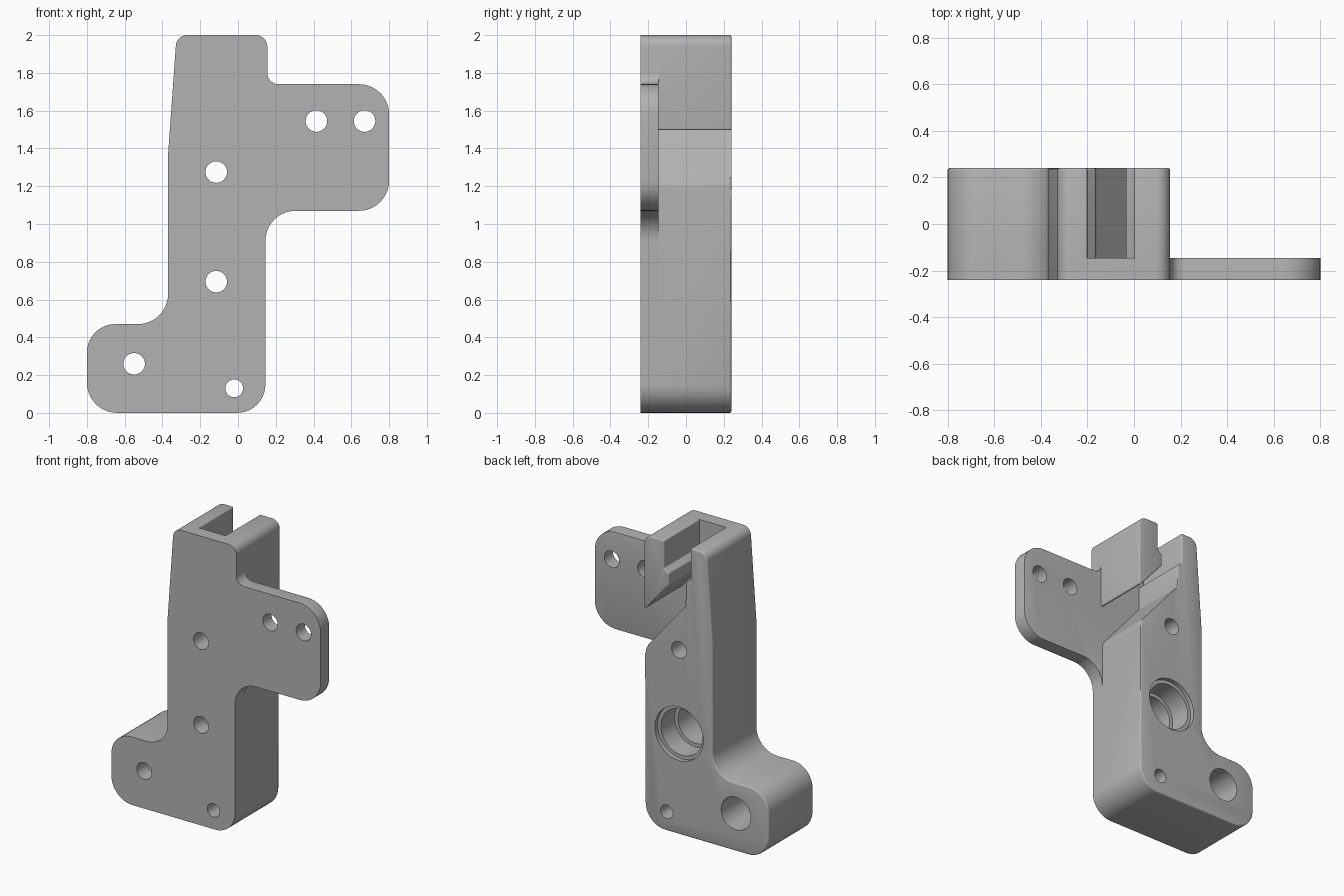
import bpy, bmesh, math
from mathutils import Vector

if "Cube" in bpy.data.objects:
    bpy.data.objects.remove(bpy.data.objects["Cube"])

FRONT, MID, BACK = -0.24, -0.145, 0.24

grey = bpy.data.materials.new("plain_grey")
grey.use_nodes = True
grey.diffuse_color = (0.45, 0.45, 0.45, 1)
grey.node_tree.nodes["Principled BSDF"].inputs["Base Color"].default_value = grey.diffuse_color


def rounded(corners, steps=10):
    """Outline (x, z) from corners (x, z, radius)."""
    out = []
    n = len(corners)
    for i, (x, z, r) in enumerate(corners):
        p = Vector((x, z))
        if r == 0:
            out.append(p)
            continue
        a = (Vector(corners[i - 1][:2]) - p).normalized()
        b = (Vector(corners[(i + 1) % n][:2]) - p).normalized()
        half = a.angle(b) / 2
        centre = p + (a + b).normalized() * (r / math.sin(half))
        start = p + a * (r / math.tan(half)) - centre
        end = p + b * (r / math.tan(half)) - centre
        sweep = start.angle(end)
        for k in range(steps + 1):
            t = k / steps
            d = (start * math.sin((1 - t) * sweep) + end * math.sin(t * sweep)) / math.sin(sweep)
            out.append(centre + d)
    return out


def make_object(name, bm):
    bmesh.ops.recalc_face_normals(bm, faces=bm.faces[:])
    mesh = bpy.data.meshes.new(name)
    bm.to_mesh(mesh)
    bm.free()
    obj = bpy.data.objects.new(name, mesh)
    bpy.context.collection.objects.link(obj)
    mesh.materials.append(grey)
    return obj


def prism(name, corners, y0, y1, soft=0.015, soft_from=-10):
    """Extrude an outline from y0 to y1 and round its rear edges."""
    bm = bmesh.new()
    face = bm.faces.new([bm.verts.new((p.x, y0, p.y)) for p in rounded(corners)])
    ext = bmesh.ops.extrude_face_region(bm, geom=[face])["geom"]
    for v in ext:
        if isinstance(v, bmesh.types.BMVert):
            v.co.y = y1
    rim = [e for e in bm.edges
           if all(abs(v.co.y - y1) < 1e-5 and v.co.x > soft_from for v in e.verts)]
    bmesh.ops.bevel(bm, geom=rim, offset=soft, segments=3, profile=0.5,
                    affect='EDGES', clamp_overlap=True)
    return make_object(name, bm)


# Front plate with the side tab
plate = prism("front_plate", [
    (-0.8, 0, 0.16), (0.145, 0, 0.15), (0.145, 1.07, 0.16), (0.8, 1.07, 0.16),
    (0.8, 1.74, 0.16), (0.155, 1.74, 0.06), (0.155, 2, 0.06), (-0.325, 2, 0.06),
    (-0.37, 1.37, 0), (-0.37, 0.47, 0.16), (-0.8, 0.47, 0.15)],
    FRONT, MID, soft_from=0.17)

# Thick rear block with the foot, the sloped ramp and the channel's outer wall
block = prism("rear_block", [
    (-0.8, 0, 0.16), (0.145, 0, 0.15), (0.145, 1.22, 0.1), (-0.165, 1.59, 0.03),
    (-0.165, 1.75, 0.015), (-0.2, 1.78, 0.01), (-0.2, 2, 0.01), (-0.325, 2, 0.06),
    (-0.37, 1.37, 0), (-0.37, 0.47, 0.16), (-0.8, 0.47, 0.15)], MID, BACK, 0.012)

# Hook wall hanging above the ramp
hook = prism("hook_wall", [
    (0.155, 1.48, 0.01), (0.155, 2, 0.06), (0, 2, 0.01), (0, 1.81, 0.01),
    (-0.035, 1.78, 0.01), (-0.035, 1.70, 0.02)], MID, BACK, 0.008)

# Stepped bores: x, z, then (y, radius) rings from front to back
R, OUT = 0.057, 0.3
bores = [(x, z, [(-OUT, R), (OUT, R)])
         for x, z in ((0.415, 1.545), (0.67, 1.545), (-0.115, 1.275))]
bores += [
    (-0.02, 0.13, [(-OUT, 0.047), (OUT, 0.047)]),
    (-0.55, 0.26, [(-OUT, R), (-0.13, R), (-0.13, 0.113), (OUT, 0.113)]),
    (-0.115, 0.695, [(-OUT, R), (-0.13, R), (-0.13, 0.135), (0.06, 0.135),
                     (0.06, 0.16), (0.21, 0.16), (0.21, 0.185), (OUT, 0.185)])]
SIDES = 40
bm = bmesh.new()
for x, z, rings in bores:
    loops = []
    for y, r in rings:
        angles = [2 * math.pi * k / SIDES for k in range(SIDES)]
        loops.append([bm.verts.new((x + r * math.cos(a), y, z + r * math.sin(a))) for a in angles])
    for lo, hi in zip(loops, loops[1:]):
        for k in range(SIDES):
            j = (k + 1) % SIDES
            bm.faces.new((lo[k], lo[j], hi[j], hi[k]))
    bm.faces.new(loops[0])
    bm.faces.new(loops[-1])
cutter = make_object("bore_cutter", bm)
cutter.hide_render = True

# Cut the bores and shade
for part in (plate, block, hook):
    bpy.ops.object.select_all(action='DESELECT')
    part.select_set(True)
    bpy.context.view_layer.objects.active = part
    if part is not hook:
        cut = part.modifiers.new("bores", 'BOOLEAN')
        cut.operation = 'DIFFERENCE'
        cut.solver = 'EXACT'
        cut.object = cutter
        bpy.ops.object.modifier_apply(modifier=cut.name)
    bpy.ops.object.shade_smooth_by_angle(angle=math.radians(35))
bpy.data.objects.remove(cutter)
